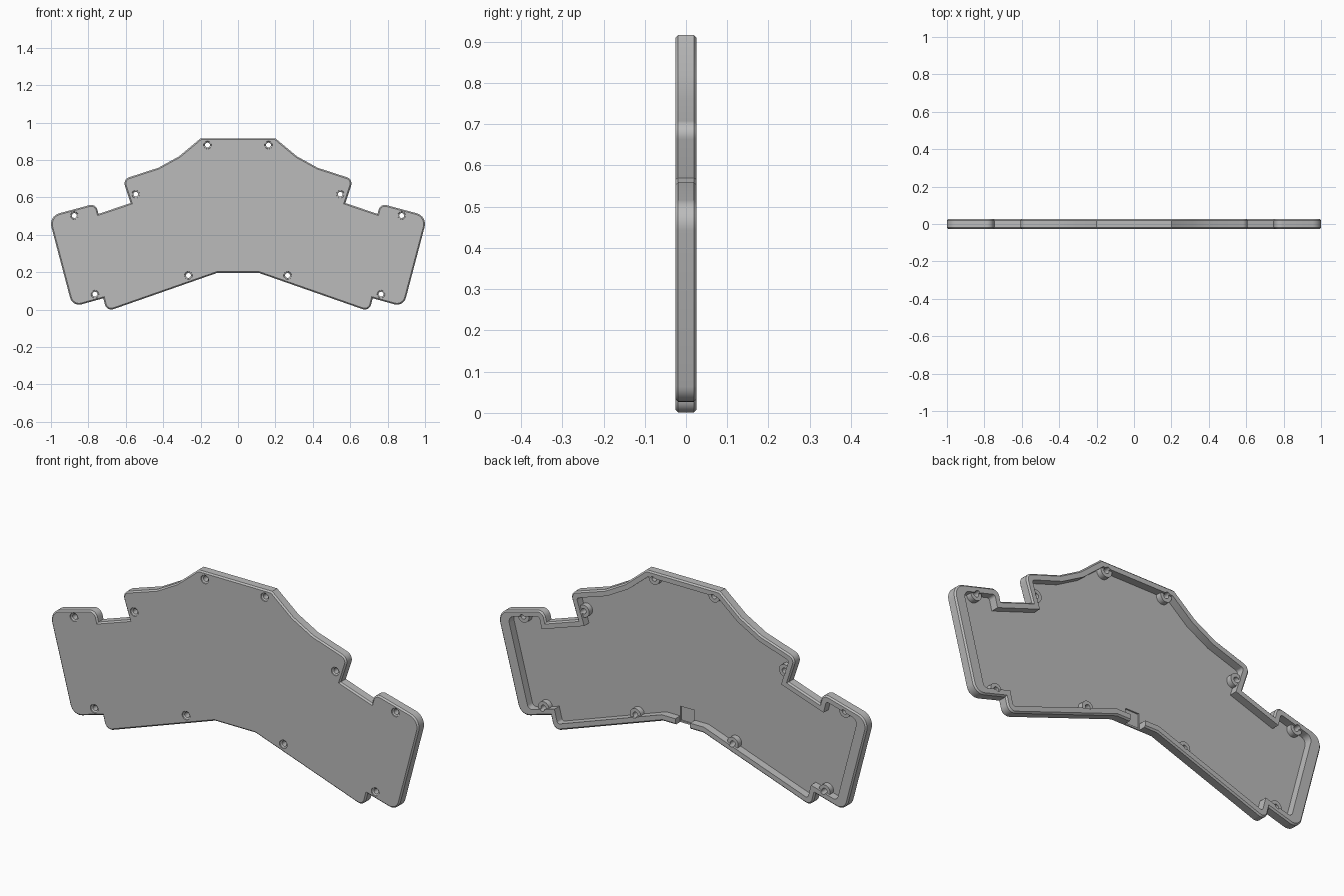
import bpy, bmesh, math
from mathutils import Vector

if "Cube" in bpy.data.objects:
    bpy.data.objects.remove(bpy.data.objects["Cube"])

HALF = 0.026      # half the case thickness
FLOOR = -0.012    # inner face of the plate
CHAMFER = 0.007

grey = bpy.data.materials.new("case grey")
grey.use_nodes = True
grey.diffuse_color = (0.5, 0.5, 0.5, 1)
grey.node_tree.nodes["Principled BSDF"].inputs["Base Color"].default_value = (0.5, 0.5, 0.5, 1)

# Right half of the outline, clockwise: x, z, corner radius
right = [(0.2, 0.916, 0), (0.315, 0.82, 0), (0.425, 0.759, 0), (0.616, 0.697, 0.035),
         (0.574, 0.57, 0), (0.746, 0.512, 0), (0.76, 0.568, 0.035), (1.013, 0.5, 0.06),
         (0.885, 0.015, 0.05), (0.72, 0.061, 0), (0.702, -0.01, 0.035), (0.11, 0.197, 0)]
corners = right + [(-x, z, r) for x, z, r in reversed(right)]


def outline(width):
    """Outline moved inward by width(edge start, edge end), corners rounded."""
    n = len(corners)
    pts = [Vector(c[:2]) for c in corners]
    moved = []
    for i in range(n):
        a, b, c = pts[i - 1], pts[i], pts[(i + 1) % n]
        d1, d2 = (b - a).normalized(), (c - b).normalized()
        n1, n2 = Vector((d1.y, -d1.x)), Vector((d2.y, -d2.x))
        w1, w2 = width(a, b), width(b, c)
        det = n1.x * n2.y - n1.y * n2.x
        moved.append(b + Vector((w1 * n2.y - w2 * n1.y, n1.x * w2 - n2.x * w1)) / det)
    ring = []
    for i in range(n):
        p, r = moved[i], corners[i][2]
        if not r:
            ring.append(p)
            continue
        w = min(width(pts[i - 1], pts[i]), width(pts[i], pts[(i + 1) % n]))
        r = max(r - w, 0.012)
        u = (moved[i - 1] - p).normalized()
        v = (moved[(i + 1) % n] - p).normalized()
        half = u.angle(v) / 2
        centre = p + (u + v).normalized() * r / math.sin(half)
        reach = r / math.tan(half)
        s = (p + u * reach - centre).normalized()
        e = (p + v * reach - centre).normalized()
        ring += [centre + s.slerp(e, k / 8).normalized() * r for k in range(9)]
    return ring


def circle(x, z, r, n=24):
    return [Vector((x + r * math.cos(t * math.tau / n), z + r * math.sin(t * math.tau / n)))
            for t in range(n)]


def box(x, z0, z1):
    return [Vector(p) for p in ((-x, z0), (x, z0), (x, z1), (-x, z1))]


def stack(name, solids):
    """Each solid is a list of (ring, y) levels skinned and capped."""
    bm = bmesh.new()
    for levels in solids:
        loops = [[bm.verts.new((p.x, y, p.y)) for p in ring] for ring, y in levels]
        for lo, hi in zip(loops, loops[1:]):
            for i in range(len(lo)):
                bm.faces.new((lo[i - 1], lo[i], hi[i], hi[i - 1]))
        bm.faces.new(loops[0])
        bm.faces.new(loops[-1])
    bmesh.ops.recalc_face_normals(bm, faces=bm.faces)
    mesh = bpy.data.meshes.new(name)
    bm.to_mesh(mesh)
    bm.free()
    mesh.materials.append(grey)
    ob = bpy.data.objects.new(name, mesh)
    bpy.context.collection.objects.link(ob)
    return ob


# Tray: chamfered outside, rim, inner wall and floor; end walls are thicker
outer = outline(lambda a, b: 0)
bevelled = outline(lambda a, b: CHAMFER)
inner = outline(lambda a, b: 0.055 if min(abs(a.x), abs(b.x)) > 0.85 else 0.03)
tray = stack("case_tray", [[(bevelled, -HALF), (outer, CHAMFER - HALF), (outer, HALF - CHAMFER),
                            (bevelled, HALF), (inner, HALF), (inner, FLOOR)]])

# Screw bosses and countersunk screw holes
spots = [(0.163, 0.88), (0.547, 0.617), (0.875, 0.503), (0.765, 0.083), (0.265, 0.183)]
spots += [(-x, z) for x, z in spots]
bosses = stack("screw_bosses", [[(circle(x, z, 0.03), -0.017), (circle(x, z, 0.03), 0.015)]
                                for x, z in spots])
holes = stack("screw_hole_cutter", [[(circle(x, z, 0.022), -0.03), (circle(x, z, 0.02), -0.022),
                                     (circle(x, z, 0.013), -0.018), (circle(x, z, 0.013), 0.03)]
                                    for x, z in spots])

# Cable opening in the lower wall and its shallow pocket in the floor
port = stack("port_cutter", [[(box(0.04, 0.15, 0.24), FLOOR), (box(0.04, 0.15, 0.24), 0.05)]])
pocket = stack("pocket_cutter", [[(box(0.037, 0.205, 0.275), -0.019),
                                  (box(0.037, 0.205, 0.275), 0.04)]])

for tool, operation in ((bosses, 'UNION'), (holes, 'DIFFERENCE'),
                        (port, 'DIFFERENCE'), (pocket, 'DIFFERENCE')):
    mod = tray.modifiers.new(tool.name, 'BOOLEAN')
    mod.operation, mod.solver, mod.object = operation, 'EXACT', tool
    tool.hide_render = True

# Bake the cuts and drop the helpers
result = bpy.data.meshes.new_from_object(
    tray.evaluated_get(bpy.context.evaluated_depsgraph_get()))
tray.modifiers.clear()
tray.data = result
for tool in (bosses, holes, port, pocket):
    bpy.data.objects.remove(tool)

bpy.ops.object.select_all(action='DESELECT')
tray.select_set(True)
bpy.context.view_layer.objects.active = tray
bpy.ops.object.shade_smooth_by_angle(angle=math.radians(30))
